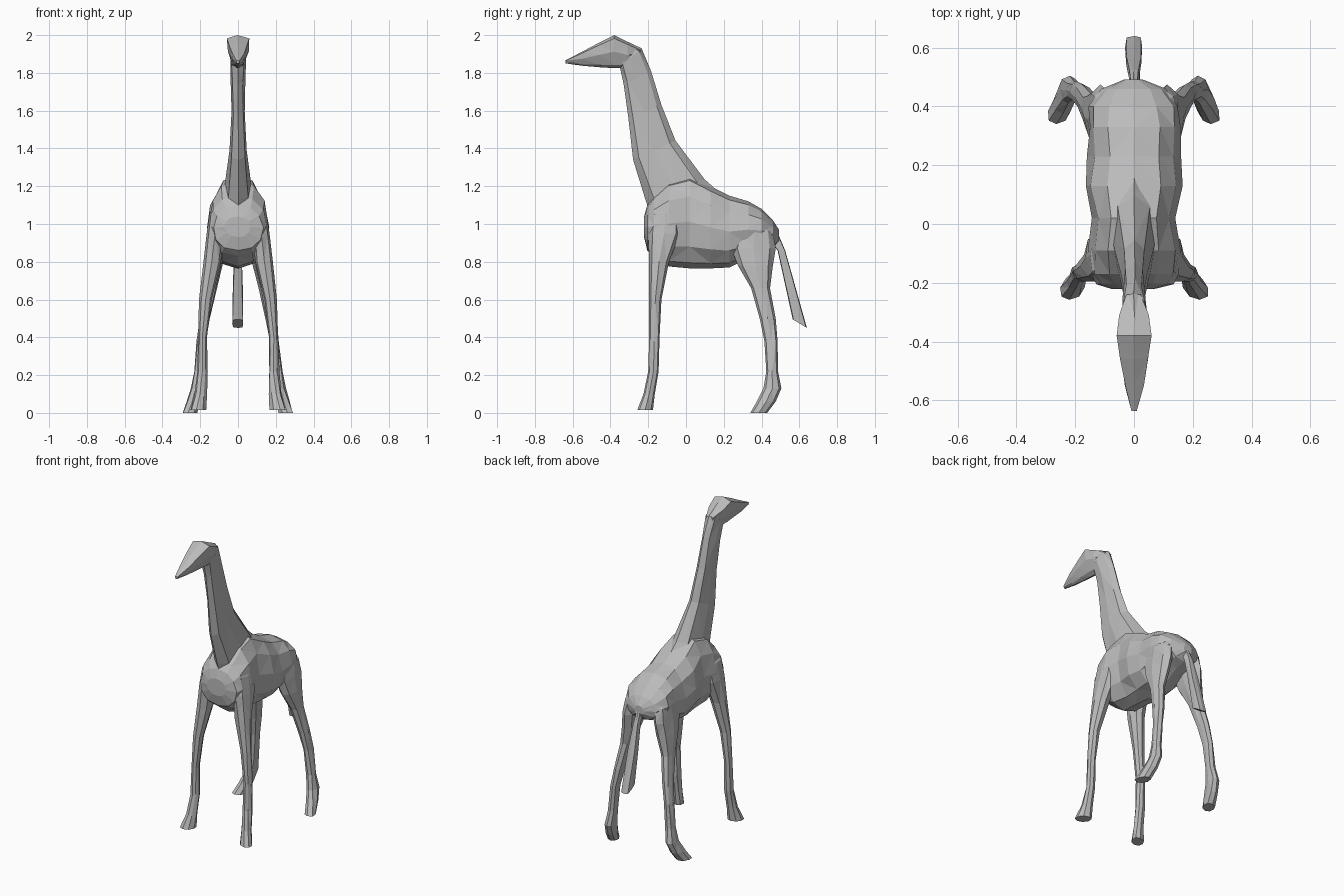
import bpy
import bmesh
import math
import random
from mathutils import Vector

random.seed(4)

default_cube = bpy.data.objects.get("Cube")
if default_cube:
    bpy.data.objects.remove(default_cube, do_unlink=True)

# One plain grey for the whole animal
hide_grey = bpy.data.materials.new("hide_grey")
hide_grey.use_nodes = True
colour = (0.5, 0.5, 0.5, 1)
hide_grey.diffuse_color = colour
hide_grey.node_tree.nodes["Principled BSDF"].inputs["Base Color"].default_value = colour


def squared(value, power):
    """Push a sine or cosine outwards, so that an oval becomes boxier."""
    return math.copysign(abs(value) ** power, value)


def ring_points(start, end, half_width, sides, taper, power):
    """Oval ring whose long axis runs from start to end, widened along x."""
    start, end = Vector(start), Vector(end)
    middle, axis = (start + end) / 2, (start - end) / 2
    points = []
    for step in range(sides):
        angle = math.tau * step / sides
        along = squared(math.cos(angle), power)
        across = squared(math.sin(angle), power)
        width = half_width * (1 + taper * along)
        points.append(middle + axis * along + Vector((across * width, 0, 0)))
    return points


def loft(name, rings, sides=8, taper=0, power=0.9, roughness=0.003):
    """Skin a row of (start, end, half_width) rings into a faceted solid."""
    bm = bmesh.new()
    loops = []
    for start, end, half_width in rings:
        loop = []
        for point in ring_points(start, end, half_width, sides, taper, power):
            # slight sideways unevenness gives the hand-cut facets
            point.x += random.uniform(-roughness, roughness)
            loop.append(bm.verts.new(point))
        loops.append(loop)
    for lower, upper in zip(loops, loops[1:]):
        for i in range(sides):
            j = (i + 1) % sides
            bm.faces.new((lower[i], lower[j], upper[j], upper[i]))
    bm.faces.new(loops[0])
    bm.faces.new(loops[-1])
    bmesh.ops.triangulate(bm, faces=bm.faces[:])
    bmesh.ops.recalc_face_normals(bm, faces=bm.faces[:])
    mesh = bpy.data.meshes.new(name)
    bm.to_mesh(mesh)
    bm.free()
    mesh.materials.append(hide_grey)
    part = bpy.data.objects.new(name, mesh)
    bpy.context.collection.objects.link(part)


def upright_rings(stations):
    """Rings standing across y, from (y, top, bottom, half_width)."""
    return [((0, y, top), (0, y, bottom), width)
            for y, top, bottom, width in stations]


def slanted_rings(stations):
    """Rings tilted in the side plane, from (front, low, back, high, width)."""
    return [((0, front, low), (0, back, high), width)
            for front, low, back, high, width in stations]


def leg_rings(stations, side, splay):
    """Level rings from (z, front, back, x, half_width); feet turn outwards."""
    rings = []
    for z, front, back, x, width in stations:
        turn = splay * max(0, 1 - z / 0.15)
        rings.append(((side * (x + turn), front, z),
                      (side * (x - turn), back, z), width))
    return rings


# Torso: flat broad chest, withers, waist, belly and rump
torso = upright_rings([
    (-0.222, 1.04, 0.93, 0.07),
    (-0.205, 1.1, 0.86, 0.13),
    (-0.17, 1.15, 0.83, 0.15),
    (-0.09, 1.23, 0.775, 0.155),
    (0.02, 1.26, 0.765, 0.14),
    (0.13, 1.2, 0.765, 0.165),
    (0.23, 1.15, 0.77, 0.158),
    (0.33, 1.12, 0.82, 0.155),
    (0.4, 1.08, 0.85, 0.15),
    (0.46, 1.02, 0.87, 0.11),
    (0.492, 0.97, 0.91, 0.03),
])
loft("torso", torso, sides=12, roughness=0.006)

# Neck: from throat side to mane side, running down into the withers
neck = slanted_rings([
    (-0.17, 1, 0.22, 1.13, 0.085),
    (-0.215, 1.13, 0.1, 1.235, 0.072),
    (-0.28, 1.34, -0.055, 1.44, 0.047),
    (-0.305, 1.56, -0.13, 1.63, 0.037),
    (-0.33, 1.74, -0.185, 1.81, 0.037),
    (-0.35, 1.83, -0.235, 1.93, 0.042),
    (-0.39, 1.87, -0.33, 1.975, 0.042),
])
loft("neck", neck)

# Head: broad brow tapering to the muzzle
head = upright_rings([
    (-0.24, 1.925, 1.88, 0.022),
    (-0.31, 1.965, 1.825, 0.048),
    (-0.38, 2, 1.825, 0.055),
    (-0.46, 1.96, 1.83, 0.045),
    (-0.55, 1.912, 1.838, 0.03),
    (-0.637, 1.867, 1.85, 0.007),
])
loft("head", head, taper=0.4, power=0.65)

# Legs: both pairs mirrored, their tops sunk into the torso
front_leg = [
    (1.13, -0.13, -0.05, 0.07, 0.03),
    (1.06, -0.185, -0.03, 0.11, 0.042),
    (0.95, -0.2, -0.03, 0.122, 0.046),
    (0.8, -0.195, -0.09, 0.138, 0.047),
    (0.6, -0.195, -0.13, 0.172, 0.032),
    (0.4, -0.195, -0.14, 0.189, 0.024),
    (0.22, -0.2, -0.145, 0.19, 0.027),
    (0.1, -0.225, -0.165, 0.197, 0.032),
    (0.015, -0.258, -0.175, 0.209, 0.042),
]
hind_leg = [
    (1.04, 0.33, 0.4, 0.05, 0.03),
    (0.96, 0.27, 0.46, 0.098, 0.05),
    (0.87, 0.24, 0.475, 0.112, 0.046),
    (0.78, 0.275, 0.46, 0.125, 0.045),
    (0.66, 0.345, 0.445, 0.147, 0.036),
    (0.5, 0.39, 0.475, 0.175, 0.028),
    (0.38, 0.415, 0.485, 0.193, 0.025),
    (0.22, 0.425, 0.487, 0.207, 0.027),
    (0.13, 0.41, 0.505, 0.222, 0.03),
    (0.06, 0.375, 0.475, 0.237, 0.035),
    (0, 0.34, 0.43, 0.254, 0.037),
]
for side, label in ((1, "left"), (-1, "right")):
    loft("front_leg_" + label, leg_rings(front_leg, side, 0.015))
    loft("hind_leg_" + label, leg_rings(hind_leg, side, 0.01))

# Tail: boxy strap hanging behind the rump
tail = slanted_rings([
    (0.43, 0.93, 0.47, 0.99, 0.012),
    (0.485, 0.86, 0.525, 0.86, 0.02),
    (0.52, 0.7, 0.57, 0.7, 0.026),
    (0.565, 0.495, 0.64, 0.45, 0.03),
])
loft("tail", tail, power=0.4)
